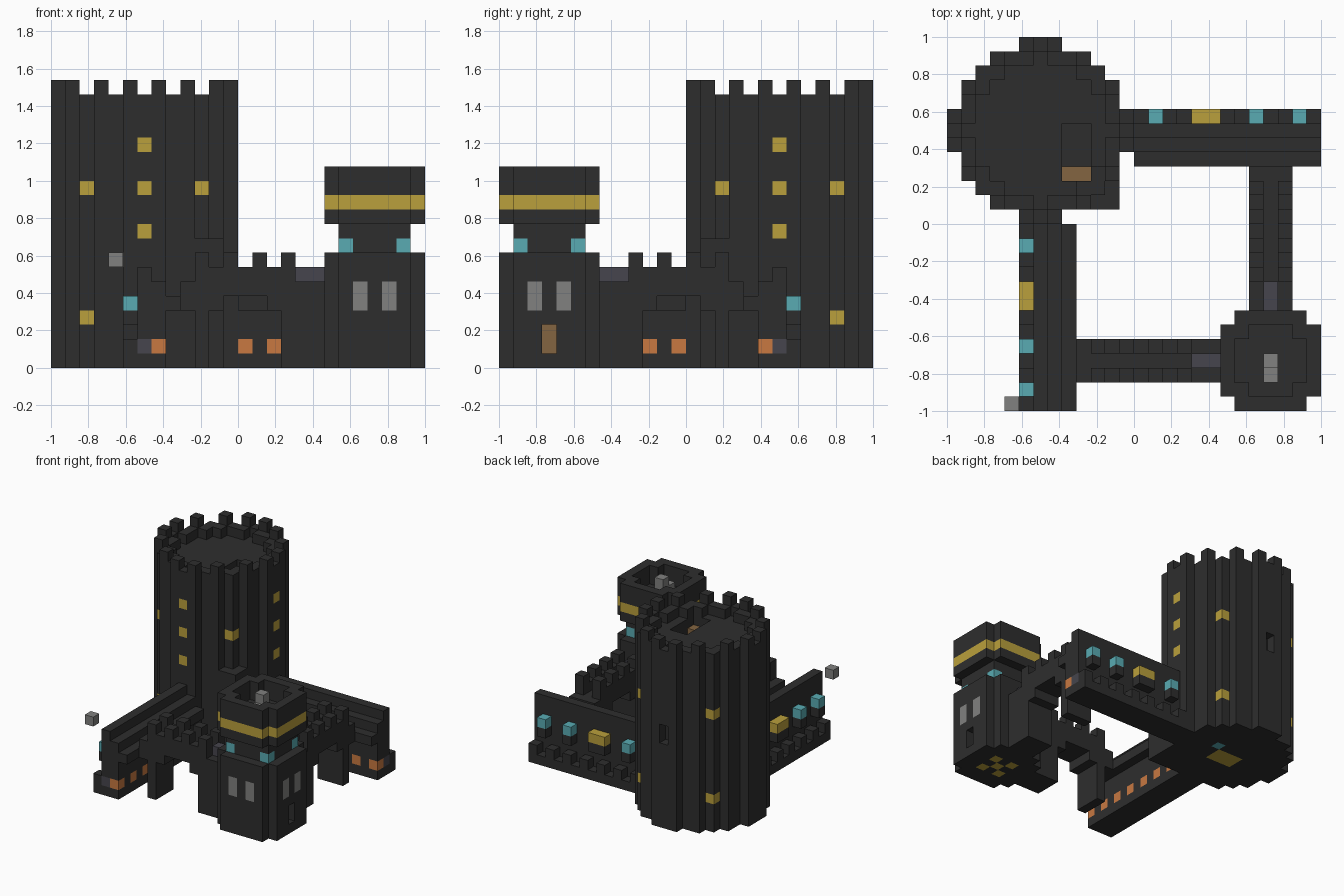
import bpy, bmesh
from mathutils import Vector

cube = bpy.data.objects.get("Cube")
if cube:
    bpy.data.objects.remove(cube)

N = 26            # blocks along the longest side
S = 2 / N         # block size
COLOURS = {
    "dark_stone": (0.027, 0.027, 0.027),
    "lit_yellow": (0.49, 0.35, 0.045),
    "glass_cyan": (0.10, 0.41, 0.45),
    "lamp_orange": (0.58, 0.19, 0.053),
    "pale_grey": (0.22, 0.22, 0.215),
    "slate": (0.061, 0.06, 0.075),
    "wood_brown": (0.23, 0.13, 0.053),
}
STONE, YELLOW, CYAN, ORANGE, GREY, SLATE, WOOD = range(7)
MATS = []
for mat_name, rgb in COLOURS.items():
    m = bpy.data.materials.new(mat_name)
    m.use_nodes = True
    m.diffuse_color = (*rgb, 1)
    bsdf = m.node_tree.nodes["Principled BSDF"]
    bsdf.inputs["Base Color"].default_value = (*rgb, 1)
    bsdf.inputs["Roughness"].default_value = 0.9
    MATS.append(m)


def block(cells, i, j, k, mat=STONE):
    """Fill an inclusive range of blocks; each of i, j, k is a number or a pair."""
    spans = [(v, v) if isinstance(v, int) else v for v in (i, j, k)]
    for x in range(spans[0][0], spans[0][1] + 1):
        for y in range(spans[1][0], spans[1][1] + 1):
            for z in range(spans[2][0], spans[2][1] + 1):
                cells[x, y, z] = mat


def disc(cells, ci, cj, inside, k, mat=STONE):
    for dx in range(-6, 7):
        for dy in range(-6, 7):
            if inside(dx, dy):
                block(cells, ci + dx, cj + dy, k, mat)


def mirrored(cells):
    """Reflect across the diagonal that joins the two towers."""
    return {(N - 1 - j, N - 1 - i, k): m for (i, j, k), m in cells.items()}


def build(name, cells):
    """Make one object from the outer faces of a set of blocks."""
    bm = bmesh.new()
    for cell, mat in cells.items():
        for axis in range(3):
            for side in (-1, 1):
                n = Vector((0, 0, 0))
                n[axis] = side
                if tuple(int(c + d) for c, d in zip(cell, n)) in cells:
                    continue
                u = Vector((0, 0, 0))
                u[(axis + 1) % 3] = 1
                v = n.cross(u)
                mid = Vector(cell) + Vector((0.5, 0.5, 0.5)) + n / 2
                corners = [mid + (u * a + v * b) / 2
                           for a, b in ((-1, -1), (1, -1), (1, 1), (-1, 1))]
                f = bm.faces.new([bm.verts.new((c.x * S - 1, c.y * S - 1, c.z * S))
                                  for c in corners])
                f.material_index = mat
    bmesh.ops.remove_doubles(bm, verts=bm.verts[:], dist=S / 20)
    bmesh.ops.dissolve_limit(bm, angle_limit=0.01, verts=bm.verts[:],
                             edges=bm.edges[:], delimit={'MATERIAL'})
    mesh = bpy.data.meshes.new(name)
    bm.to_mesh(mesh)
    bm.free()
    for m in MATS:
        mesh.materials.append(m)
    ob = bpy.data.objects.new(name, mesh)
    bpy.context.collection.objects.link(ob)


# Great tower: round shaft with a sunken roof and battlements
CI, CJ = 6, 19
tower = {}
wide = lambda x, y: x * x + y * y <= 38
core = lambda x, y: all(wide(x + a, y + b) for a in (-1, 0, 1) for b in (-1, 0, 1))
disc(tower, CI, CJ, wide, (0, 17))
disc(tower, CI, CJ, lambda x, y: wide(x, y) and not core(x, y), 18)
merlons = {(1, 6), (6, 1), (3, 5), (5, 3)}
disc(tower, CI, CJ, lambda x, y: (abs(x), abs(y)) in merlons, 19)
# corner windows, then the windows on the front and the left
corner = lambda x, y: abs(x) == 4 and abs(y) == 4
for k in (3, 12):
    disc(tower, CI, CJ, corner, k, YELLOW)
for k in (9, 12, 15):
    block(tower, CI, CJ - 6, k, YELLOW)
    block(tower, CI + 6, CJ, k, YELLOW)
# buttress in the courtyard corner
block(tower, (10, 11), (14, 15), (0, 8))
# niche at the back
for k in (9, 10):
    del tower[CI, CJ + 6, k]
# stair well in the roof
for i in (8, 9):
    for j in range(16, 20):
        for k in range(14, 18):
            del tower[i, j, k]
block(tower, (8, 9), 16, (14, 16), WOOD)
# coloured floor underneath
block(tower, (5, 7), (18, 19), 0, YELLOW)
block(tower, 8, 20, 0, CYAN)
build("great_tower", tower)

# Long walls: stepped section, outer ledge, bay windows and lamps
wall = {}
block(wall, 6, (0, 13), (0, 6))
block(wall, 7, (0, 13), (0, 5))
block(wall, 8, (0, 12), 4)
block(wall, 5, (0, 13), 0)
for j in range(0, 13, 2):
    block(wall, 5, j, 1)
    block(wall, 7, j, 1, ORANGE)
block(wall, 6, 0, 1, SLATE)
for j, mat in ((1, CYAN), (4, CYAN), (7, YELLOW), (8, YELLOW), (11, CYAN)):
    block(wall, 5, j, 3)
    block(wall, 5, j, 4, mat)
build("left_side_wall", wall)
build("back_wall", mirrored(wall))

# Arched bridges between the long walls and the small tower
bridge = {}
block(bridge, 9, (2, 4), (4, 5))
block(bridge, 10, (2, 4), (0, 5))
block(bridge, (11, 15), (2, 4), 5)
for i in (11, 15):
    block(bridge, i, (2, 4), 4)
block(bridge, (16, 18), (2, 4), (0, 5))
for j in (2, 4):
    block(bridge, (10, 16), j, 6)
    for i in range(10, 17, 2):
        block(bridge, i, j, 7)
block(bridge, (17, 18), 3, 6, SLATE)
build("front_bridge", bridge)
build("side_bridge", mirrored(bridge))

# Small tower: base, neck and overhanging head with a yellow band
TI, TJ = 22, 3
keep = {}
octagon = lambda x, y: max(abs(x), abs(y)) <= 3 and abs(x) + abs(y) < 6
neck = lambda x, y: max(abs(x), abs(y)) <= 2
rim = lambda x, y: octagon(x, y) and (max(abs(x), abs(y)) == 3 or abs(x) + abs(y) == 4)
disc(keep, TI, TJ, octagon, (0, 7))
disc(keep, TI, TJ, neck, (8, 9))
disc(keep, TI, TJ, lambda x, y: abs(x) == 2 and abs(y) == 2, 8, CYAN)
disc(keep, TI, TJ, octagon, 10)
disc(keep, TI, TJ, octagon, 11, YELLOW)
disc(keep, TI, TJ, neck, 11)
disc(keep, TI, TJ, rim, (12, 13))
# paired windows on every side
for d in (-1, 1):
    for side in (-3, 3):
        block(keep, TI + d, TJ + side, (4, 5), GREY)
        block(keep, TI + side, TJ + d, (4, 5), GREY)
# recessed door
for k in (1, 2):
    del keep[TI + 3, TJ, k]
block(keep, TI + 2, TJ, (1, 2), WOOD)
# coloured floor underneath
disc(keep, TI, TJ, lambda x, y: abs(x) == abs(y) <= 1, 0, YELLOW)
build("small_tower", keep)

# Figure standing on the small tower
figure = {}
block(figure, TI, TJ, (12, 13), GREY)
block(figure, TI, TJ - 1, 12, GREY)
build("roof_figure", figure)

# Loose block floating by the wall end
build("floating_block", {(4, 0, 7): GREY})
